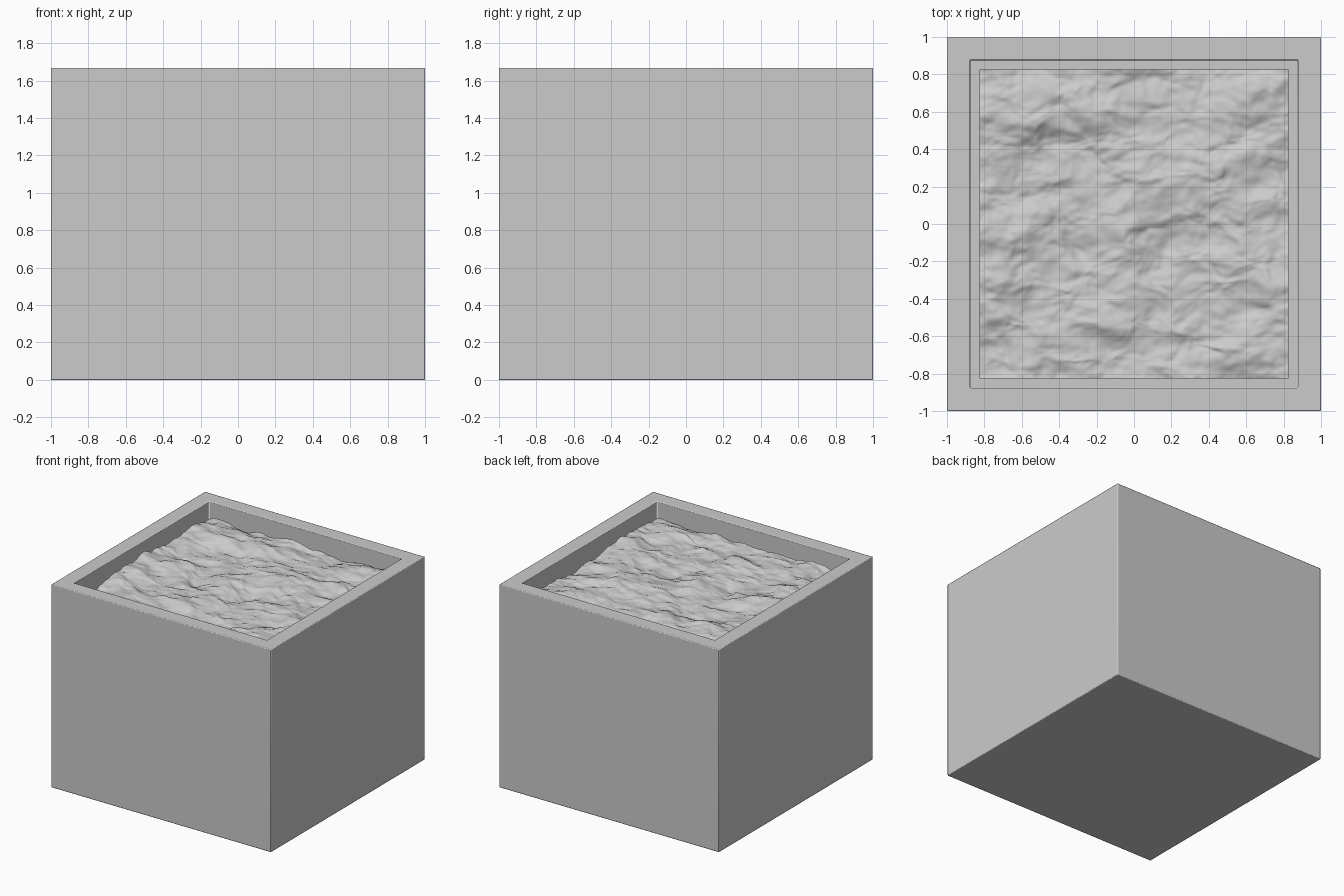
import bpy, bmesh
from mathutils import Vector, noise

if "Cube" in bpy.data.objects:
    bpy.data.objects.remove(bpy.data.objects["Cube"])

H = 1.667        # planter height
IN = 0.825       # half width of the opening
FLOOR = 0.175    # floor thickness


def add_object(name, bm):
    mesh = bpy.data.meshes.new(name)
    bm.to_mesh(mesh)
    bm.free()
    obj = bpy.data.objects.new(name, mesh)
    bpy.context.collection.objects.link(obj)
    return obj


def smooth(obj, angle):
    bpy.ops.object.select_all(action='DESELECT')
    obj.select_set(True)
    bpy.context.view_layer.objects.active = obj
    bpy.ops.object.shade_smooth_by_angle(angle=angle)


# Planter box: cube with the top inset and pushed down into a cavity
bm = bmesh.new()
bmesh.ops.create_cube(bm, size=1)
bmesh.ops.scale(bm, vec=(2, 2, H), verts=bm.verts)
bmesh.ops.translate(bm, vec=(0, 0, H / 2), verts=bm.verts)
top = max(bm.faces, key=lambda f: f.calc_center_median().z)
bmesh.ops.inset_region(bm, faces=[top], thickness=1 - IN)
cavity = bmesh.ops.extrude_discrete_faces(bm, faces=[top])['faces'][0]
for v in cavity.verts:
    v.co.z = FLOOR
box = add_object("planter_box", bm)
bevel = box.modifiers.new("soft_edges", 'BEVEL')
bevel.width = 0.006
bevel.segments = 2
smooth(box, 0.6)

# Soil: fine grid with lumpy noise, pushed sideways a little for ragged clods
bm = bmesh.new()
bmesh.ops.create_grid(bm, x_segments=150, y_segments=150, size=IN)
for v in bm.verts:
    p = v.co.copy()
    q = Vector((p.x * 2.1 + 3.7, p.y * 3.0 + 1.3, 0.5))
    broad = noise.noise(q)
    lumps = noise.noise(q * 2.1 + Vector((5, 2, 1)))
    fine = noise.fractal(q * 4.3, 1.0, 2.0, 3)
    z = 0.055 * broad + 0.03 * lumps + 0.014 * fine
    shift = noise.noise_vector(q * 2.3 + Vector((9, 4, 7)))
    edge = min(1, (IN - abs(p.x)) / 0.12, (IN - abs(p.y)) / 0.12)
    v.co.x += 0.04 * shift.x * edge
    v.co.y += 0.04 * shift.y * edge
    v.co.z = min(H - 0.105 + z, H - 0.015)
soil = add_object("soil", bm)
smooth(soil, 0.9)
